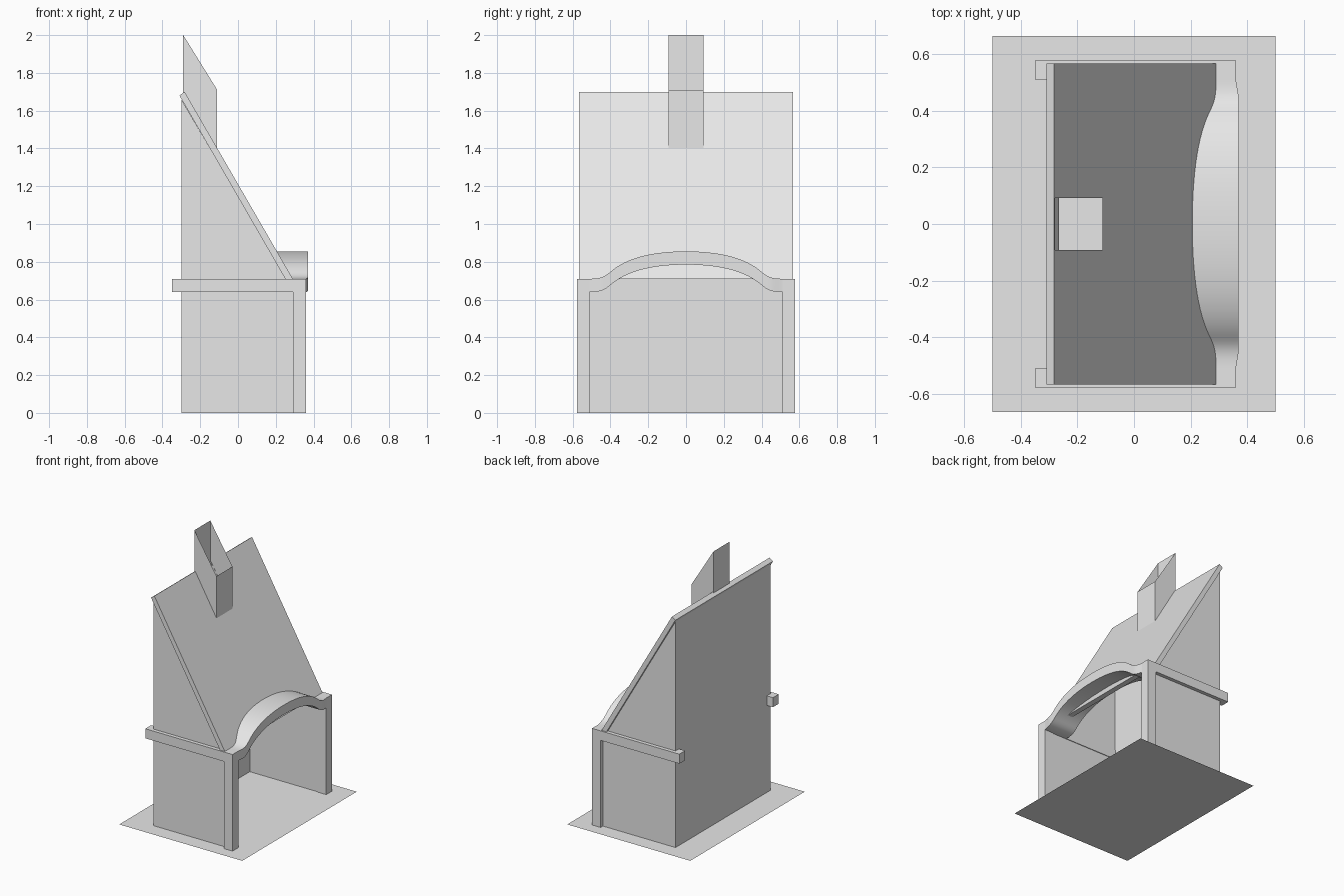
import bpy
import bmesh
from mathutils import Vector
from mathutils.geometry import interpolate_bezier

if "Cube" in bpy.data.objects:
    bpy.data.objects.remove(bpy.data.objects["Cube"], do_unlink=True)

GREY = (0.8, 0.8, 0.8, 1)
mat = bpy.data.materials.new("plain grey")
mat.use_nodes = True
mat.diffuse_color = GREY
mat.node_tree.nodes["Principled BSDF"].inputs["Base Color"].default_value = GREY


def finish(name, bm):
    bmesh.ops.recalc_face_normals(bm, faces=bm.faces)
    mesh = bpy.data.meshes.new(name)
    bm.to_mesh(mesh)
    bm.free()
    mesh.materials.append(mat)
    obj = bpy.data.objects.new(name, mesh)
    bpy.context.collection.objects.link(obj)
    return obj


def prism(name, profile, y0, y1):
    """Extrude an x-z profile along y."""
    bm = bmesh.new()
    face = bm.faces.new([bm.verts.new((x, y0, z)) for x, z in profile])
    out = bmesh.ops.extrude_face_region(bm, geom=[face])
    moved = [v for v in out["geom"] if isinstance(v, bmesh.types.BMVert)]
    bmesh.ops.translate(bm, verts=moved, vec=(0, y1 - y0, 0))
    return finish(name, bm)


def box(name, x0, x1, y0, y1, z0, z1):
    return prism(name, [(x0, z0), (x1, z0), (x1, z1), (x0, z1)], y0, y1)


# Flat ground sheet
bm = bmesh.new()
bm.faces.new([bm.verts.new((x, y, 0)) for x, y in
              ((-0.5, -0.665), (0.5, -0.665), (0.5, 0.665), (-0.5, 0.665))])
finish("ground_sheet", bm)

# Back wall, with its top cut to the roof pitch
prism("back_wall", [(-0.3, 0), (-0.265, 0), (-0.265, 1.6), (-0.3, 1.66)], -0.55, 0.55)

# Side walls, posts and rails, mirrored across y
wall = [(-0.3, 0), (0.3, 0), (0.3, 0.69), (0.26, 0.7), (-0.3, 1.66)]
for side, s in (("left", 1), ("right", -1)):
    prism(side + "_side_wall", wall, s * 0.515, s * 0.55)
    box(side + "_post", 0.29, 0.36, s * 0.51, s * 0.577, 0, 0.64)
    box(side + "_rail", -0.35, 0.36, s * 0.51, s * 0.577, 0.64, 0.71)

# Sloping roof slab with the flue opening cut through it
roof = prism("roof", [(0.29, 0.71), (0.25, 0.71), (-0.31, 1.68), (-0.283, 1.7)], -0.567, 0.567)
cutter = box("flue_cutter", -0.28, -0.112, -0.091, 0.091, 1.2, 1.9)
cutter.hide_render = True
cut = roof.modifiers.new("flue opening", "BOOLEAN")
cut.operation = "DIFFERENCE"
cut.solver = "EXACT"
cut.object = cutter
bpy.context.view_layer.objects.active = roof
bpy.ops.object.modifier_apply(modifier=cut.name)
bpy.data.objects.remove(cutter, do_unlink=True)

# Open thin-walled chimney with a raked top
chimney = prism("chimney", [(-0.29, 1.67), (-0.11, 1.39), (-0.11, 1.71), (-0.29, 2)], -0.0925, 0.0925)
bm = bmesh.new()
bm.from_mesh(chimney.data)
bm.normal_update()
ends = [f for f in bm.faces if abs(f.normal.x) > 0.1 and abs(f.normal.z) > 0.1]
bmesh.ops.delete(bm, geom=ends, context="FACES_ONLY")
bm.to_mesh(chimney.data)
bm.free()

# Arched beam: half curve in (y, z), mirrored, then lofted as a rectangular section
crown = [Vector(p) for p in ((0, 0.855), (0.18, 0.855), (0.31, 0.82), (0.39, 0.755))]
foot = [Vector(p) for p in ((0.39, 0.755), (0.42, 0.73), (0.44, 0.71), (0.5, 0.71))]
half = interpolate_bezier(*crown, 14) + interpolate_bezier(*foot, 9)[1:]
half.append(Vector((0.512, 0.71)))
path = [(-p.x, p.y) for p in reversed(half[1:])] + [(p.x, p.y) for p in half]

bm = bmesh.new()
rings = []
for y, z in path:
    t = min(max((0.52 - abs(y)) / 0.08, 0), 1)
    front = 0.36 + 0.01 * t * t * (3 - 2 * t)
    rings.append([bm.verts.new((x, y, h)) for x, h in
                  ((0.17, z), (front, z), (front, z - 0.07), (0.17, z - 0.07))])
for a, b in zip(rings, rings[1:]):
    for i in range(4):
        j = (i + 1) % 4
        bm.faces.new((a[i], a[j], b[j], b[i]))
bm.faces.new(rings[0])
bm.faces.new(rings[-1])
arch = finish("arch_beam", bm)
bpy.ops.object.select_all(action="DESELECT")
arch.select_set(True)
bpy.context.view_layer.objects.active = arch
bpy.ops.object.shade_smooth_by_angle(angle=0.6)
